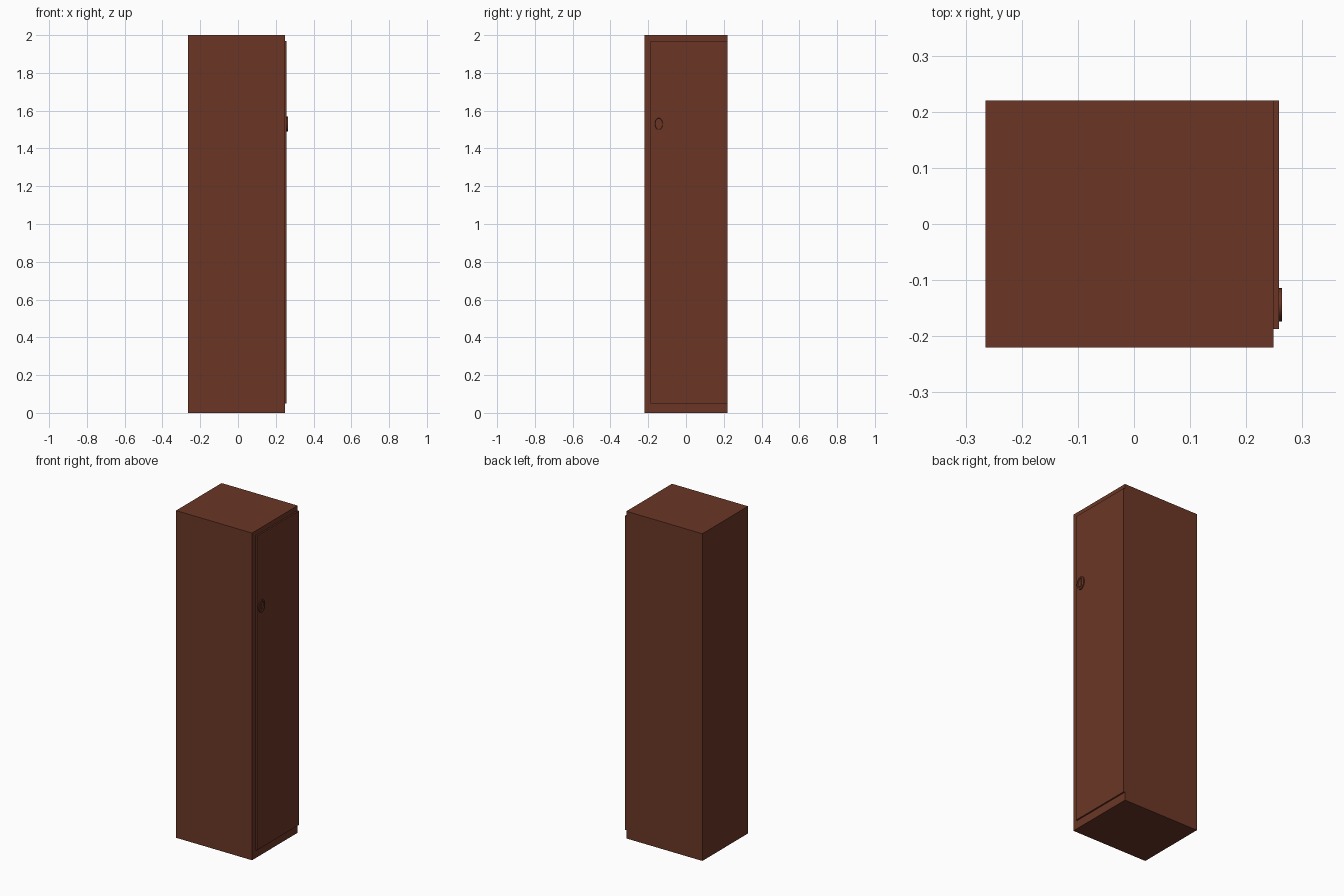
import bpy, bmesh, math
from mathutils import Vector

if "Cube" in bpy.data.objects:
    bpy.data.objects.remove(bpy.data.objects["Cube"])

wood = bpy.data.materials.new("brown_finish")
wood.diffuse_color = (0.147, 0.037, 0.019, 1)
wood.use_nodes = True
wood.node_tree.nodes["Principled BSDF"].inputs["Base Color"].default_value = wood.diffuse_color


def finish(name, bm):
    bmesh.ops.recalc_face_normals(bm, faces=bm.faces)
    mesh = bpy.data.meshes.new(name)
    bm.to_mesh(mesh)
    bm.free()
    mesh.materials.append(wood)
    obj = bpy.data.objects.new(name, mesh)
    bpy.context.collection.objects.link(obj)
    return obj


def box(name, lo, hi):
    lo, hi = Vector(lo), Vector(hi)
    bm = bmesh.new()
    bmesh.ops.create_cube(bm, size=1)
    bmesh.ops.scale(bm, vec=hi - lo, verts=bm.verts)
    bmesh.ops.translate(bm, vec=(lo + hi) / 2, verts=bm.verts)
    return finish(name, bm)


def oval_rings(name, y, z, rings, sides=24):
    """Loft through (x, half width, half height) ovals, capped at both ends."""
    bm = bmesh.new()
    loops = []
    for x, ry, rz in rings:
        angles = [2 * math.pi * i / sides for i in range(sides)]
        loops.append([bm.verts.new((x, y + ry * math.cos(a), z + rz * math.sin(a)))
                      for a in angles])
    for a, b in zip(loops, loops[1:]):
        for i in range(sides):
            j = (i + 1) % sides
            bm.faces.new((a[i], a[j], b[j], b[i]))
    bm.faces.new(loops[0])
    bm.faces.new(loops[-1])
    obj = finish(name, bm)
    bpy.context.view_layer.objects.active = obj
    obj.select_set(True)
    bpy.ops.object.shade_smooth_by_angle(angle=math.radians(30))
    obj.select_set(False)
    return obj


# Locker body
box("cabinet_body", (-0.265, -0.22, 0), (0.249, 0.22, 2.0))

# Door on the right side, flush with the back edge
box("door", (0.249, -0.187, 0.05), (0.258, 0.22, 1.97))

# Oval handle plate with a recessed centre, and the latch inside it
oval_rings("handle_plate", -0.144, 1.53,
           [(0.257, 0.03, 0.04), (0.264, 0.03, 0.04),
            (0.264, 0.021, 0.031), (0.260, 0.019, 0.029)])
box("handle_latch", (0.259, -0.15, 1.508), (0.264, -0.136, 1.552))
